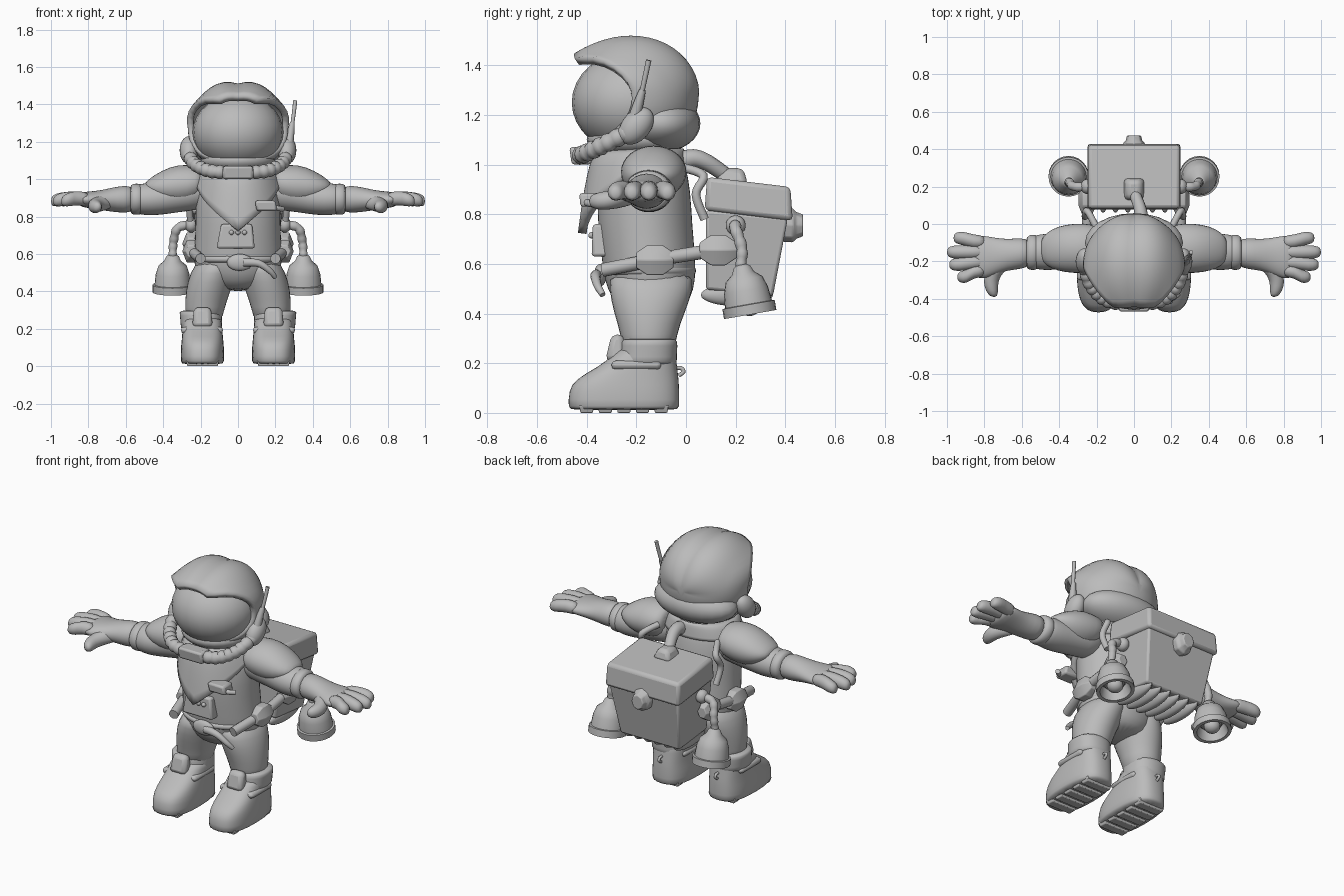
import bpy, bmesh, math
from mathutils import Vector, Matrix, Quaternion

if "Cube" in bpy.data.objects:
    bpy.data.objects.remove(bpy.data.objects["Cube"], do_unlink=True)

GREY = (0.5, 0.5, 0.5, 1)
suit_grey = bpy.data.materials.new("suit_grey")
suit_grey.use_nodes = True
suit_grey.diffuse_color = GREY
suit_grey.node_tree.nodes["Principled BSDF"].inputs["Base Color"].default_value = GREY


def finish(name, bm, mirror=False, subsurf=0, thickness=0, bevel=0):
    """Turn a bmesh into a shaded object with its modifiers."""
    bmesh.ops.recalc_face_normals(bm, faces=bm.faces)
    mesh = bpy.data.meshes.new(name)
    bm.to_mesh(mesh)
    bm.free()
    obj = bpy.data.objects.new(name, mesh)
    bpy.context.collection.objects.link(obj)
    mesh.materials.append(suit_grey)
    if thickness:
        solid = obj.modifiers.new("Solidify", "SOLIDIFY")
        solid.thickness = thickness
        solid.offset = -1
    if bevel:
        edge = obj.modifiers.new("Bevel", "BEVEL")
        edge.width = bevel
        edge.segments = 2
    if subsurf:
        mod = obj.modifiers.new("Subdivision", "SUBSURF")
        mod.levels = mod.render_levels = subsurf
    if mirror:
        obj.modifiers.new("Mirror", "MIRROR")
    bpy.ops.object.select_all(action="DESELECT")
    obj.select_set(True)
    bpy.context.view_layer.objects.active = obj
    if subsurf:
        bpy.ops.object.shade_smooth()
    else:
        bpy.ops.object.shade_smooth_by_angle(angle=math.radians(40))
    return obj


def skin_rings(bm, rings, caps=True):
    loops = [[bm.verts.new(p) for p in ring] for ring in rings]
    count = len(loops[0])
    for low, high in zip(loops, loops[1:]):
        for i in range(count):
            j = (i + 1) % count
            bm.faces.new((low[i], low[j], high[j], high[i]))
    if caps:
        bm.faces.new(loops[0])
        bm.faces.new(loops[-1])
    return loops


def loft(name, axis, sections, power=2, sides=16, matrix=None, subsurf=1, **options):
    """Skin superellipse sections (x, y, z, radius, radius) lying across an axis."""
    u, v = {"x": ("Y", "Z"), "y": ("X", "Z"), "z": ("X", "Y")}[axis]
    unit = {"X": Vector((1, 0, 0)), "Y": Vector((0, 1, 0)), "Z": Vector((0, 0, 1))}
    bend = lambda c: math.copysign(abs(c) ** (2 / power), c)
    rings = []
    for x, y, z, a, b in sections:
        angles = [math.tau * i / sides for i in range(sides)]
        rings.append([Vector((x, y, z)) + unit[u] * a * bend(math.cos(t))
                      + unit[v] * b * bend(math.sin(t)) for t in angles])
    bm = bmesh.new()
    skin_rings(bm, rings)
    if matrix:
        bm.transform(matrix)
    return finish(name, bm, subsurf=subsurf, **options)


def ball(name, centre, radii, matrix=None, **options):
    bm = bmesh.new()
    bmesh.ops.create_uvsphere(bm, u_segments=24, v_segments=16, radius=1)
    bm.transform(Matrix.Translation(centre) @ (matrix or Matrix()) @ Matrix.Diagonal((*radii, 1)))
    return finish(name, bm, **options)


def tube(name, points, radii, ribs=0, **options):
    """Sweep a circle along a smooth path, with optional bellows ribs."""
    pts = [Vector(p) for p in points]
    steps = max(5, ribs * 4 // (len(pts) - 1))
    path = []
    for i in range(len(pts) - 1):
        a, b, c, d = pts[max(i - 1, 0)], pts[i], pts[i + 1], pts[min(i + 2, len(pts) - 1)]
        for k in range(steps + (i == len(pts) - 2)):
            t = k / steps
            path.append((b * 2 + (c - a) * t + (a * 2 - b * 5 + c * 4 - d) * t**2
                         + (b * 3 - a - c * 3 + d) * t**3) / 2)
    rings = []
    turn = Quaternion()
    for i, p in enumerate(path):
        f = i / (len(path) - 1)
        tangent = path[min(i + 1, len(path) - 1)] - path[max(i - 1, 0)]
        turn = (turn @ Vector((0, 0, 1))).rotation_difference(tangent) @ turn
        r = radii[0] + (radii[1] - radii[0]) * f
        if ribs:
            r *= 0.86 + 0.16 * abs(math.sin(math.pi * ribs * f))
        rings.append([p + turn @ Vector((r * math.cos(math.tau * k / 12),
                                         r * math.sin(math.tau * k / 12), 0)) for k in range(12)])
    bm = bmesh.new()
    skin_rings(bm, rings)
    return finish(name, bm, **options)


def block(name, low, high, slope=0, bevel=0.012, **options):
    """Tapered box from two rectangles (z, x0, x1, y0, y1)."""
    bm = bmesh.new()
    skin_rings(bm, [[(x, y, z - slope * (y - 0.25)) for x, y in ((a, c), (b, c), (b, d), (a, d))]
                    for z, a, b, c, d in (low, high)])
    return finish(name, bm, bevel=bevel, **options)


# Torso and legs
loft("torso", "z", [(0, -.13, .4, .11, .11), (0, -.14, .46, .2, .16), (0, -.145, .53, .24, .185),
                    (0, -.15, .62, .235, .19), (0, -.165, .75, .228, .192), (0, -.17, .9, .23, .19),
                    (0, -.17, 1, .21, .17), (0, -.17, 1.07, .15, .14)], sides=24)
loft("leg", "z", [(.185, -.15, .22, .1, .105), (.177, -.15, .32, .108, .115), (.16, -.148, .4, .123, .145),
                  (.135, -.14, .5, .125, .175), (.1, -.14, .58, .11, .17)], mirror=True)

# Boots with cuffs, tongues, straps and treads
loft("boot", "z", [(.19, -.25, .012, .106, .215), (.19, -.25, .016, .117, .226), (.19, -.25, .09, .117, .224),
                   (.19, -.238, .135, .112, .21), (.19, -.195, .185, .108, .16), (.19, -.168, .23, .104, .128),
                   (.19, -.155, .27, .1, .11)], power=2.7, sides=24, mirror=True)
loft("boot_cuff", "z", [(.193, -.155, .19, .1, .11), (.195, -.155, .2, .115, .122), (.197, -.15, .25, .112, .116),
                        (.2, -.148, .292, .119, .118), (.2, -.148, .3, .1, .1)], power=2.3, mirror=True)
block("boot_tongue", (.21, .135, .245, -.325, -.24), (.315, .145, .235, -.3, -.25), mirror=True, bevel=.022)
block("boot_strap", (.175, .08, .305, -.3, -.1), (.21, .08, .305, -.3, -.1), mirror=True, bevel=.016)
for i in range(5):
    y = -.4 + i * .075
    block("boot_tread", (0, .11, .27, y - .025, y + .025), (.03, .1, .28, y - .03, y + .03),
          mirror=True, bevel=.004)
tube("heel_loop", [(.19, -.05, .18), (.19, -.02, .18), (.19, -.01, .165), (.19, -.03, .15)],
     (.008, .008), mirror=True)

# Arms, shoulder pads and gloves
loft("sleeve", "x", [(.15, -.14, .94, .1, .1), (.26, -.14, .93, .1, .1), (.38, -.145, .9, .095, .088),
                     (.46, -.15, .893, .102, .09), (.54, -.15, .893, .092, .083), (.56, -.15, .893, .07, .065)],
     mirror=True)
loft("glove_cuff", "x", [(.51, -.152, .893, .08, .07), (.52, -.152, .893, .097, .086),
                         (.565, -.152, .893, .097, .086), (.58, -.155, .893, .075, .07)], mirror=True)
loft("shoulder_pad", "x", [(.18, -.13, .99, .1, .07), (.22, -.13, .975, .135, .1),
                           (.32, -.13, .967, .137, .117), (.41, -.132, .957, .122, .09),
                           (.47, -.135, .957, .09, .05), (.5, -.135, .96, .05, .02)], mirror=True)
loft("palm", "x", [(.55, -.155, .893, .075, .07), (.61, -.158, .893, .085, .075), (.68, -.165, .89, .085, .065),
                   (.74, -.172, .888, .1, .052), (.8, -.178, .89, .118, .045), (.86, -.175, .892, .118, .038)],
     mirror=True)
for tip, start, end in ((.965, -.095, -.075), (1.0, -.15, -.15), (.988, -.203, -.217), (.945, -.25, -.283)):
    loft("finger", "x", [(.79, start, .893, .036, .038), (.86, start, .9, .038, .039),
                         (tip - .05, end, .893, .039, .039), (tip - .012, end, .885, .031, .033),
                         (tip, end, .882, .014, .016)], sides=12, mirror=True)
loft("thumb", "y", [(.69, -.2, .885, .055, .045), (.74, -.25, .87, .05, .043), (.768, -.3, .857, .041, .04),
                    (.76, -.36, .852, .036, .037), (.748, -.392, .852, .016, .018)], sides=12, mirror=True)

# Helmet shell: sphere patch with a broad pointed brow and two raised ridges
bm = bmesh.new()
rings = []
for i in range(1, 19):
    t = i / 18
    ring = []
    for k in range(48):
        phi = math.tau * k / 48
        s, c = math.sin(phi), math.cos(phi)
        up = max(0, s)
        theta = t * math.radians(94 + 48 * min(1, s * s * (1 + .5 * up)))
        grow = 1 + .23 * t**5 * up
        ridge = .02 * up * math.sin(math.pi * min(1, abs(math.sin(theta) * c) / .8))
        ring.append(((.268 * grow + ridge) * math.sin(theta) * c,
                     -.2 + (.25 * grow + ridge) * math.cos(theta),
                     1.268 + (.237 * grow + ridge) * math.sin(theta) * s))
    rings.append(ring)
bm.faces.new(skin_rings(bm, rings, caps=False)[0])
finish("helmet_shell", bm, thickness=.035)
ball("visor", (0, -.22, 1.25), (.243, .24, .205))
ball("helmet_back_roll", (0, -.1, 1.165), (.262, .158, .115))
ball("helmet_base", (0, -.2, 1.1), (.2, .2, .08))

# Ear pieces, breathing hoses and antenna
ear_tilt = Matrix.Rotation(math.radians(-40), 4, "X")
ball("ear_piece", (.262, -.2, 1.155), (.05, .058, .085), matrix=ear_tilt, mirror=True)
tube("breathing_hose", [(.265, -.23, 1.13), (.23, -.33, 1.08), (.155, -.405, 1.045), (.05, -.43, 1.035)],
     (.037, .037), ribs=9, mirror=True)
block("mouthpiece", (1, -.08, .08, -.46, -.38), (1.07, -.08, .08, -.47, -.38))
tube("antenna_base", [(.27, -.21, 1.18), (.282, -.19, 1.25), (.29, -.175, 1.3)], (.026, .013))
tube("antenna", [(.288, -.18, 1.28), (.298, -.165, 1.35), (.306, -.15, 1.42)], (.01, .011))

# Neck scarf that hangs to a point at the front
bm = bmesh.new()
rings = []
for i in range(7):
    t = i / 6
    ring = []
    for k in range(40):
        a = math.tau * (k - 20) / 40
        drop = .09 + .25 * max(0, 1 - abs(a) / 1.4)
        spread = math.sqrt(t)
        ring.append(((.17 + .06 * spread) * math.sin(a),
                     -.18 - (.17 + .085 * spread * (.6 + .4 * math.cos(a))) * math.cos(a),
                     1.065 - drop * t))
    rings.append(ring)
skin_rings(bm, rings, caps=False)
finish("scarf", bm, thickness=.035)

# Chest details and belt
block("chest_badge", (.83, .1, .21, -.425, -.34), (.885, .09, .2, -.43, -.34))
tube("badge_pin", [(.18, -.4, .85), (.21, -.395, .845), (.24, -.37, .84)], (.014, .014))
block("chest_pocket", (.63, -.115, .09, -.38, -.3), (.76, -.09, .075, -.375, -.3))
for x in (-.035, 0, .035):
    ball("pocket_button", (x, -.38, .715), (.013, .013, .013))
loft("belt", "z", [(0, -.152, .55, .225, .18), (0, -.152, .56, .24, .195), (0, -.152, .585, .24, .195),
                   (0, -.152, .595, .225, .18)], sides=24)
ball("belt_buckle", (.01, -.345, .555), (.07, .025, .045))
tube("belt_tail", [(.03, -.355, .555), (.11, -.365, .55), (.17, -.355, .51), (.2, -.335, .475)], (.024, .012))

# Backpack
block("pack_lid", (.795, -.25, .25, .075, .43), (.93, -.245, .245, .085, .42), slope=.12, bevel=.018)
block("pack_body", (.48, -.2, .2, .08, .35), (.8, -.235, .235, .08, .41), slope=.1)
for i in range(6):
    x = -.165 + i * .066
    ball("pack_bellows", (x, .205, .475), (.034, .145, .045))
loft("pack_back_knob", "y", [(0, .36, .76, .06, .07), (0, .43, .755, .06, .07), (0, .445, .755, .045, .055),
                             (0, .472, .755, .04, .045)], sides=8, subsurf=0, bevel=.006)
block("pack_top_valve", (.92, -.06, .06, .12, .25), (.985, -.035, .035, .14, .23), bevel=.02)
tube("air_hose", [(.04, -.03, 1.01), (.04, .03, 1.025), (.03, .09, 1.005), (0, .17, .95)], (.04, .03))
tube("pack_strap", [(.2, -.02, .99), (.25, .07, .955), (.262, .04, .88), (.255, .075, .78)],
     (.018, .018), mirror=True)

# Side lines with hexagonal couplings
tube("side_line", [(.2, -.335, .575), (.245, -.13, .615), (.25, .02, .64), (.24, .15, .66)],
     (.028, .028), mirror=True)
for y, z in ((-.125, .615), (.13, .655)):
    loft("line_coupling", "y", [(.25, y - .075, z, .03, .035), (.25, y - .03, z, .048, .07),
                                (.25, y + .03, z, .048, .07), (.25, y + .075, z, .03, .035)],
         sides=6, subsurf=0, mirror=True, bevel=.004)

# Thruster bells, hollow underneath, with their feed pipes
pivot = Matrix.Translation((.35, .258, .4))
profile = [(.04, .055), (.06, .07), (-.004, .087), (-.004, .107), (.036, .107), (.038, .096), (.095, .09),
           (.14, .075), (.165, .045), (.19, .034), (.2, .02)]
loft("thruster_bell", "z", [(0, 0, z, r, r) for z, r in profile], sides=24, subsurf=0, mirror=True,
     matrix=pivot @ Matrix.Rotation(math.radians(10), 4, "X"))
ball("thruster_nozzle", (.35, .255, .43), (.045, .045, .04), mirror=True)
tube("thruster_pipe", [(.35, .22, .585), (.345, .225, .66), (.32, .2, .74), (.23, .2, .76)],
     (.022, .026), ribs=6, mirror=True)
ball("pipe_joint", (.25, .2, .755), (.035, .04, .04), mirror=True)
